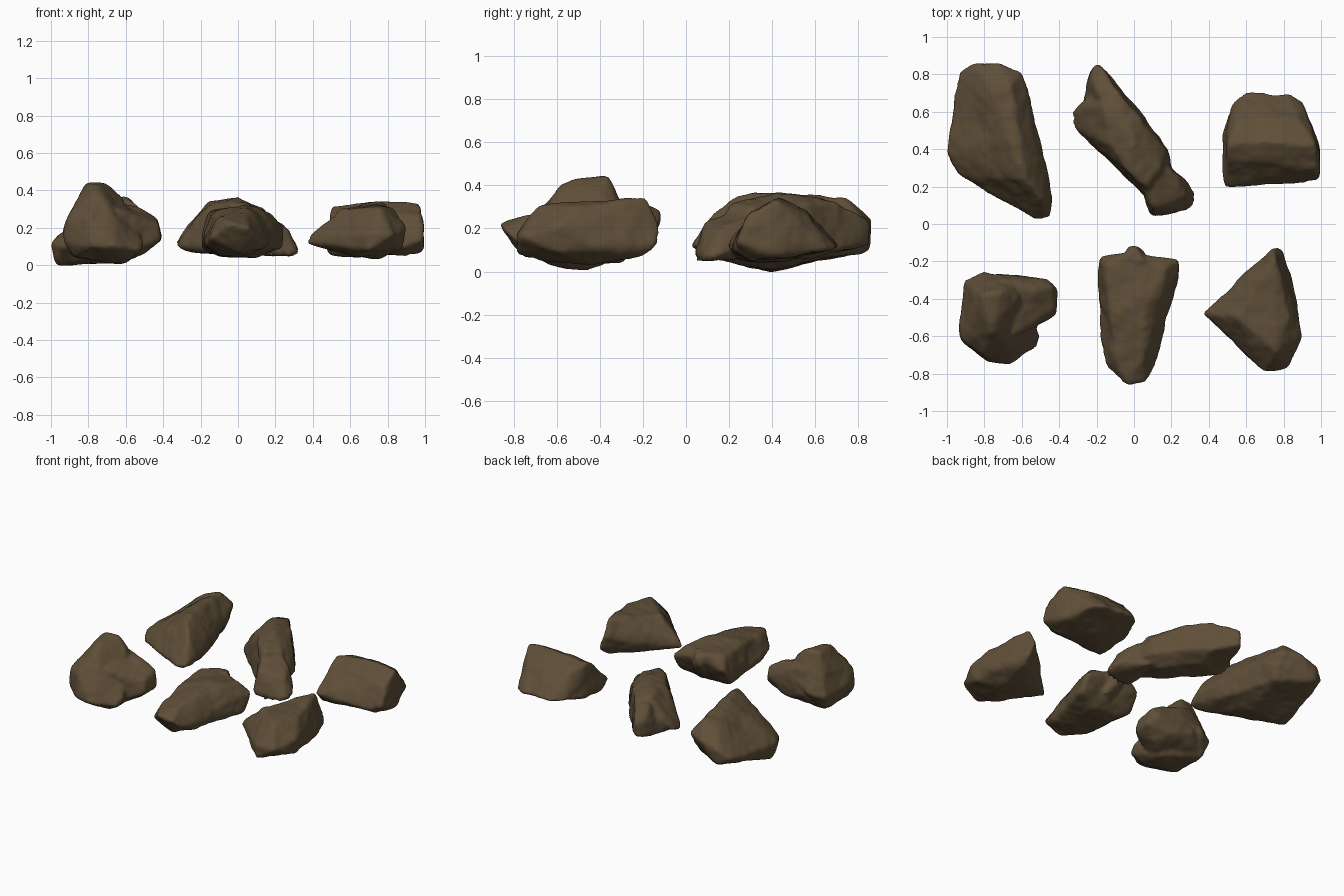
import bpy, bmesh
from mathutils import Vector, noise

# One earthy brown for every rock
brown = bpy.data.materials.new("earth_brown")
brown.diffuse_color = (0.115, 0.078, 0.040, 1.0)


def rock(name, chunks, seed):
    """Chiselled convex chunks fused by a voxel remesh, softened and weathered."""
    bm = bmesh.new()
    for pts in chunks:
        verts = [bm.verts.new(p) for p in pts]
        hull = bmesh.ops.convex_hull(bm, input=verts)
        junk = {v for v in hull["geom_interior"] + hull["geom_unused"]
                if isinstance(v, bmesh.types.BMVert)}
        bmesh.ops.delete(bm, geom=list(junk), context='VERTS')
    bmesh.ops.recalc_face_normals(bm, faces=bm.faces)
    me = bpy.data.meshes.new(name)
    bm.to_mesh(me)
    bm.free()
    ob = bpy.data.objects.new(name, me)
    bpy.context.collection.objects.link(ob)

    rm = ob.modifiers.new("fuse", 'REMESH')
    rm.mode = 'VOXEL'
    rm.voxel_size = 0.012
    sm = ob.modifiers.new("soften", 'SMOOTH')
    sm.factor, sm.iterations = 0.5, 8
    dg = bpy.context.evaluated_depsgraph_get()
    solid = bpy.data.meshes.new_from_object(ob.evaluated_get(dg))
    ob.modifiers.clear()
    ob.data = solid

    # weathering: broad dents and small bumps
    off = Vector((seed * 7.3, seed * 3.1, seed * 5.7))
    moved = []
    for v in solid.vertices:
        p = v.co + off
        d = 0.006 + 0.010 * noise.noise(p * 5) + 0.007 * noise.noise(p * 11)
        d += 0.003 * noise.noise(p * 24)
        moved.append(v.co + v.normal * d)
    for v, co in zip(solid.vertices, moved):
        v.co = co
    solid.materials.clear()
    solid.materials.append(brown)
    for p in solid.polygons:
        p.use_smooth = True
        p.material_index = 0
    return ob


# Long ridged slab, back left
rock("ridged_slab_rock", [[
    (-.93, .81, .14), (-.86, .86, .2), (-.72, .86, .24), (-.6, .81, .25), (-.56, .67, .22),
    (-.5, .4, .18), (-.44, .15, .16), (-.45, .04, .12), (-.53, .03, .12), (-.75, .19, .08),
    (-.93, .25, .1), (-.99, .38, .12), (-.97, .55, .1), (-.78, .76, .3), (-.66, .74, .34),
    (-.66, .45, .36), (-.58, .24, .36), (-.5, .14, .28), (-.97, .4, .01), (-.85, .84, .1),
    (-.62, .7, .08), (-.5, .3, .08), (-.55, .12, .06), (-.7, .4, .01)]], 1)

# Narrow diagonal rock, boxy in section, with a low tail and a foot, back middle
rock("diagonal_rock", [
    [(-.33, .6, .12), (-.33, .53, .1), (-.25, .5, .07), (0, .22, .08), (.08, .14, .1),
     (.22, .25, .11), (.18, .4, .12), (.05, .57, .12), (-.08, .72, .12), (-.27, .66, .18),
     (.17, .39, .24), (.04, .56, .31), (-.08, .71, .32), (-.1, .6, .06), (.08, .38, .05),
     (-.16, .64, .34), (-.05, .6, .34), (0, .42, .36), (.14, .3, .3), (-.13, .42, .33),
     (-.03, .28, .33), (.07, .2, .31)],
    [(-.2, .85, .13), (-.2, .85, .23), (-.23, .82, .12), (-.16, .82, .12), (-.15, .8, .26),
     (-.23, .8, .24), (-.28, .62, .1), (-.06, .7, .1), (-.08, .7, .32), (-.19, .7, .3),
     (-.1, .5, .33), (-.15, .55, .07)],
    [(.1, .05, .07), (.18, .06, .06), (.22, .08, .1), (.3, .09, .06), (.32, .16, .08),
     (.29, .22, .1), (.07, .13, .1), (.11, .09, .22), (.27, .15, .18), (.2, .28, .25),
     (.05, .2, .27), (.15, .35, .07), (.1, .3, .3)]], 2)

# Blocky wedge, back right
rock("wedge_rock", [[
    (.48, .2, .12), (.48, .5, .09), (.52, .64, .12), (.6, .7, .12), (.82, .7, .11),
    (.9, .66, .1), (.93, .52, .08), (.98, .4, .08), (.99, .24, .14), (.9, .22, .1),
    (.5, .42, .32), (.97, .42, .33), (.51, .35, .28), (.98, .3, .27), (.55, .55, .28),
    (.88, .56, .26), (.5, .25, .06), (.9, .3, .06), (.7, .45, .05), (.7, .44, .34)]], 3)

# Peaked rock with a side knob and a lower front step, front left
rock("peaked_rock", [
    [(-.91, -.3, .15), (-.8, -.26, .18), (-.7, -.28, .24), (-.6, -.3, .24), (-.51, -.6, .12),
     (-.52, -.65, .08), (-.62, -.67, .14), (-.66, -.75, .1), (-.78, -.74, .1),
     (-.92, -.62, .12), (-.93, -.55, .18), (-.81, -.38, .44), (-.71, -.36, .44),
     (-.76, -.58, .4), (-.86, -.45, .34), (-.62, -.4, .36), (-.66, -.66, .24),
     (-.9, -.62, .24), (-.8, -.7, .25),
     (-.88, -.35, .05), (-.88, -.6, .05), (-.62, -.45, .01), (-.6, -.62, .03)],
    [(-.46, -.3, .2), (-.41, -.35, .14), (-.41, -.48, .14), (-.5, -.53, .1), (-.6, -.3, .1),
     (-.44, -.34, .25), (-.43, -.46, .22), (-.55, -.36, .31), (-.7, -.3, .33),
     (-.65, -.6, .3), (-.5, -.4, .06), (-.65, -.5, .02), (-.53, -.53, .22),
     (-.82, -.33, .08), (-.75, -.27, .15)]], 4)

# Tapered loaf, front middle
rock("tapered_rock", [[
    (-.18, -.18, .2), (-.03, -.16, .25), (.24, -.19, .21), (.24, -.25, .1), (.18, -.45, .12),
    (.12, -.66, .1), (.1, -.8, .15), (.06, -.85, .2), (-.04, -.86, .22), (-.14, -.77, .15),
    (-.17, -.65, .12), (-.19, -.25, .1), (-.15, -.22, .28), (-.04, -.16, .3), (.17, -.24, .28),
    (.06, -.45, .31), (-.12, -.5, .28), (.05, -.72, .26), (-.1, -.7, .25), (-.1, -.3, .05),
    (.1, -.3, .05), (0, -.75, .07), (-.1, -.6, .06)],
    [(-.03, -.13, .22), (.03, -.13, .22), (0, -.12, .28), (.06, -.2, .31), (-.06, -.2, .3),
     (0, -.25, .1), (.08, -.2, .12)]], 5)

# Three-cornered rock, front right
rock("three_cornered_rock", [[
    (.38, -.48, .12), (.39, -.48, .16), (.46, -.41, .16), (.72, -.16, .25), (.75, -.12, .22),
    (.79, -.14, .12), (.82, -.28, .1), (.87, -.45, .12), (.9, -.6, .2), (.83, -.77, .16),
    (.7, -.79, .17), (.7, -.78, .08), (.63, -.73, .1), (.5, -.59, .12), (.75, -.18, .34),
    (.76, -.68, .31), (.55, -.5, .3), (.83, -.5, .3), (.72, -.35, .33), (.75, -.45, .04),
    (.65, -.65, .05), (.55, -.45, .07), (.77, -.2, .08), (.88, -.6, .09)]], 6)
